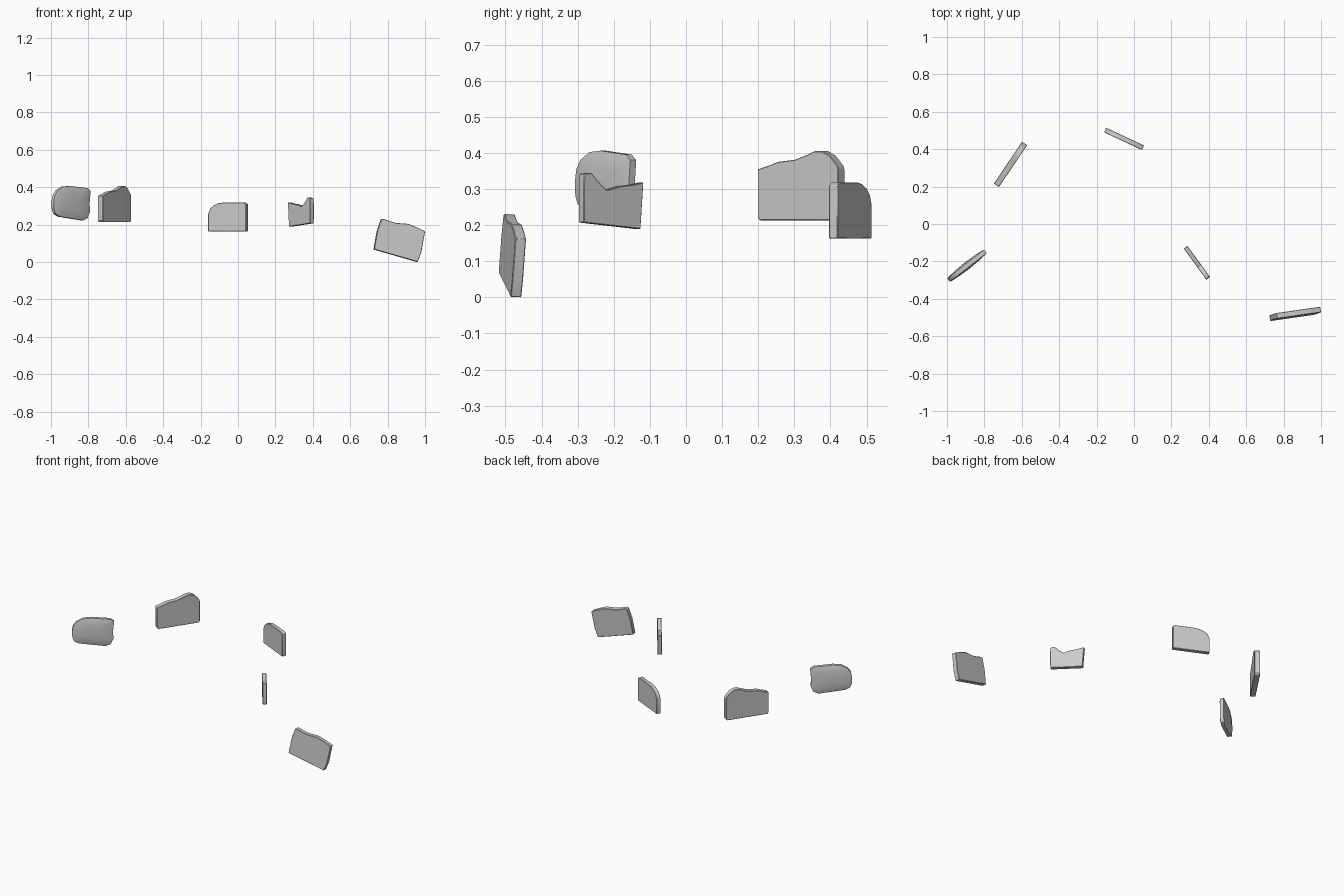
import bpy, bmesh
from math import radians

if "Cube" in bpy.data.objects:
    bpy.data.objects.remove(bpy.data.objects["Cube"])


def slab(name, outline, t, loc, yaw, lean=0.0, bevel=0.002, bulge=0.0):
    """Upright stone slab: outline is (along, height) at its middle plane."""
    zc = loc[2]
    pts = [(u, z - zc) for u, z in outline]
    n = len(pts)
    # Cross-section rings from front to back: (scale, depth)
    rings = [(1, -t / 2), (1, t / 2)]
    if bulge:
        front = [(0.5, -t / 2 - bulge * 0.7), (0.88, -t / 2), (1, -t * 0.36)]
        rings = front + [(s, -d) for s, d in reversed(front)]
    bm = bmesh.new()
    loops = [[bm.verts.new((u * s, d, z * s)) for u, z in pts] for s, d in rings]
    for a, b in zip(loops, loops[1:]):
        for i in range(n):
            j = (i + 1) % n
            bm.faces.new((a[i], a[j], b[j], b[i]))
    if bulge:
        for loop, d in ((loops[0], rings[0][1] - bulge * 0.3),
                        (loops[-1], rings[-1][1] + bulge * 0.3)):
            c = bm.verts.new((0, d, 0))
            for i in range(n):
                bm.faces.new((loop[i], loop[(i + 1) % n], c))
    else:
        bm.faces.new(loops[0])
        bm.faces.new(loops[-1])
    bmesh.ops.recalc_face_normals(bm, faces=bm.faces)
    me = bpy.data.meshes.new(name)
    bm.to_mesh(me)
    bm.free()
    ob = bpy.data.objects.new(name, me)
    bpy.context.collection.objects.link(ob)
    ob.location = loc
    ob.rotation_euler = (radians(lean), 0, radians(yaw))
    bpy.ops.object.select_all(action='DESELECT')
    ob.select_set(True)
    bpy.context.view_layer.objects.active = ob
    bpy.ops.object.shade_smooth_by_angle(angle=radians(35))
    if bevel:
        m = ob.modifiers.new("worn_edges", 'BEVEL')
        m.width = bevel
        m.segments = 1
        m.limit_method = 'ANGLE'
        m.angle_limit = radians(50)
    return ob


# Pillowed, rounded stone at the far left
slab("rounded_stone",
     [(-.125, .315), (-.118, .355), (-.10, .38), (-.06, .402), (-.01, .406),
      (.105, .395), (.125, .38), (.118, .31), (.122, .27), (.105, .235),
      (.075, .222), (-.085, .243), (-.112, .258), (-.122, .28)],
     .029, (-.893, -.223, .315), 38, bevel=0, bulge=.006)

# Tall stone with a worn peak
slab("peaked_stone",
     [(-.135, .222), (-.135, .354), (-.094, .366), (-.068, .375), (-.011, .381),
      (.023, .392), (.056, .405), (.08, .405), (.106, .392), (.133, .362),
      (.135, .35), (.135, .222), (.128, .213), (-.128, .213)],
     .033, (-.66, .319, .31), 56)

# Stone with one rounded shoulder
slab("shouldered_stone",
     [(-.112, .163), (-.112, .258), (-.10, .285), (-.08, .302), (-.05, .314),
      (-.02, .318), (.098, .318), (.111, .31), (.111, .163)],
     .027, (-.053, .455, .24), -25)

# Broken stone with a notch in its top
slab("notched_stone",
     [(-.092, .189), (-.102, .318), (-.06, .311), (-.02, .307), (.022, .297),
      (.04, .31), (.055, .323), (.076, .345), (.10, .342), (.103, .31),
      (.102, .207)],
     .025, (.336, -.207, .26), -54)

# Tilted stone at the far right
slab("tilted_stone",
     [(-.137, .067), (-.119, .165), (-.097, .228), (-.085, .23), (-.05, .217),
      (-.015, .208), (.05, .203), (.10, .182), (.139, .163), (.118, .05),
      (.098, 0)],
     .03, (.861, -.481, .115), 8.8, lean=-2.6)
